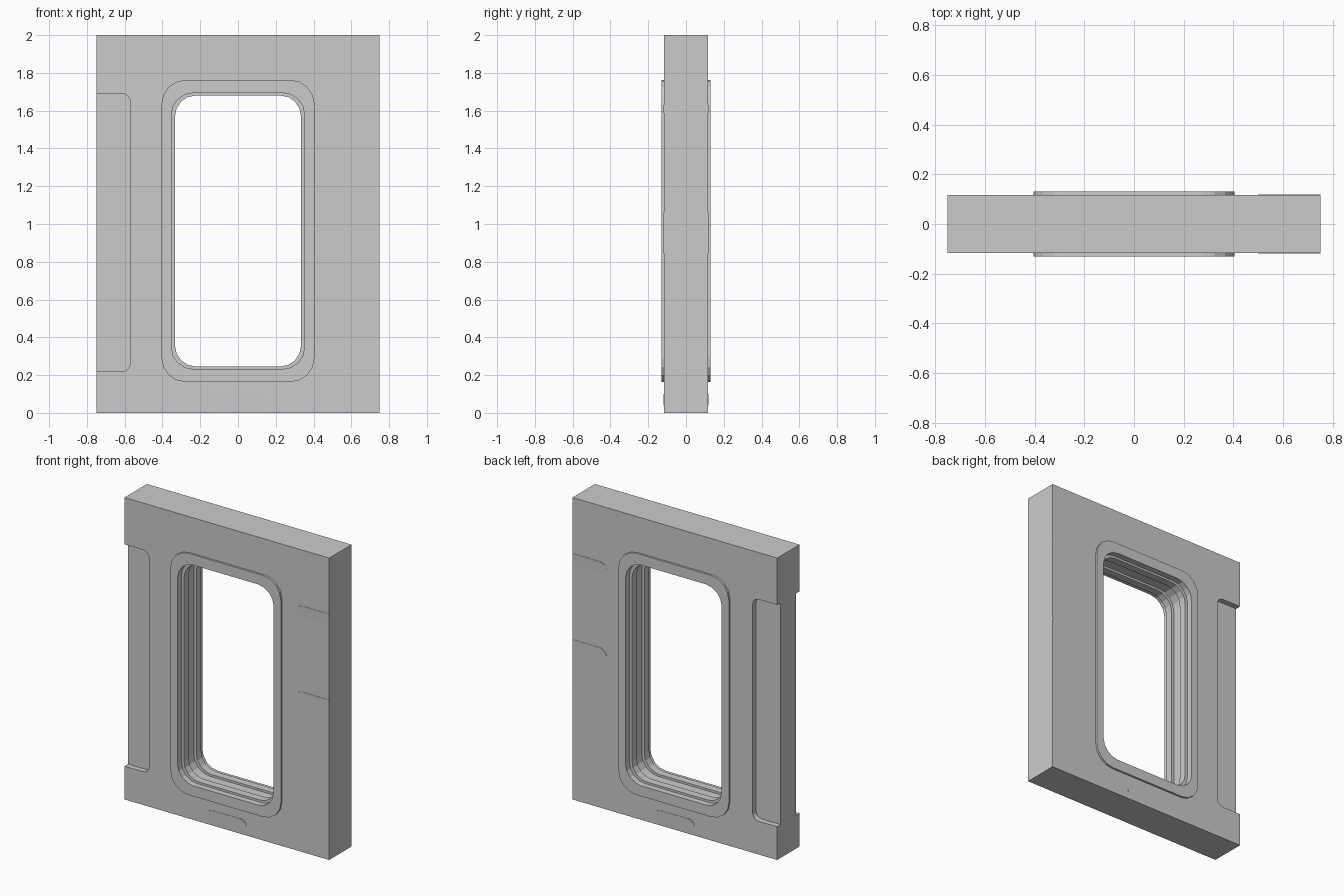
import bpy, bmesh
from math import sin, cos, pi

if "Cube" in bpy.data.objects:
    bpy.data.objects.remove(bpy.data.objects["Cube"])


def rounded(cx, cz, hw, hh, r, seg=4):
    """Rounded rectangle outline in the x-z plane."""
    pts = []
    for k, (sx, sz) in enumerate(((1, 1), (-1, 1), (-1, -1), (1, -1))):
        for i in range(seg + 1):
            a = pi / 2 * (k + i / seg)
            pts.append((cx + sx * (hw - r) + r * cos(a), cz + sz * (hh - r) + r * sin(a)))
    return pts


def loft(name, rings, closed=False):
    """Join rings of 3D points; cap the ends or close into a loop."""
    bm = bmesh.new()
    vs = [[bm.verts.new(p) for p in ring] for ring in rings]
    n = len(vs[0])
    for j in range(len(vs) if closed else len(vs) - 1):
        a, b = vs[j], vs[(j + 1) % len(vs)]
        for i in range(n):
            k = (i + 1) % n
            bm.faces.new((a[i], a[k], b[k], b[i]))
    if not closed:
        bm.faces.new(vs[0])
        bm.faces.new(vs[-1])
    bmesh.ops.recalc_face_normals(bm, faces=bm.faces[:])
    me = bpy.data.meshes.new(name)
    bm.to_mesh(me)
    bm.free()
    ob = bpy.data.objects.new(name, me)
    bpy.context.collection.objects.link(ob)
    return ob


def prism(name, outline, y0, y1):
    return loft(name, [[(x, y, z) for x, z in outline] for y in (y0, y1)])


def cut(target, cutter):
    mod = target.modifiers.new("cut", 'BOOLEAN')
    mod.object = cutter
    mod.operation = 'DIFFERENCE'
    mod.solver = 'EXACT'
    bpy.context.view_layer.objects.active = target
    bpy.ops.object.modifier_apply(modifier=mod.name)
    bpy.data.objects.remove(cutter)


HALF = 0.117      # half thickness of the panel
WIN_Z = 0.963     # window centre height

# Main wall panel with window hole and side recesses on both faces
panel = prism("wall_panel", [(-.75, 0), (.75, 0), (.75, 2), (-.75, 2)], -HALF, HALF)
cut(panel, prism("window_cutter", rounded(0, WIN_Z, .385, .78, .12), -.3, .3))
for s in (-1, 1):
    cut(panel, prism("recess_cutter", rounded(-.77, .955, .20, .735, .045), s * .08, s * .3))

# Window frame: stepped profile with a central glazing groove
A, B, C = (.405, .80, .13), (.352, .731, .115), (.333, .717, .108)
half = [(A, -.13), (B, -.13), (B, -.09), (C, -.09), (C, -.04), (B, -.04)]
profile = half + [(s, -y) for s, y in reversed(half)]
loft("window_frame",
     [[(x, y, z) for x, z in rounded(0, WIN_Z, *s)] for s, y in profile], closed=True)


# Thin plates nearly flush with both faces; sink tilts the lower edge inward
def plate(name, outline, sink=0.0):
    top = max(z for _, z in outline)
    low = min(z for _, z in outline)
    for side, s in (("front", -1), ("back", 1)):
        outer = [(x, s * (HALF + .002 - sink * (top - z) / (top - low)), z) for x, z in outline]
        inner = [(x, s * (HALF - .02), z) for x, z in outline]
        loft(f"{name}_{side}", [inner, outer])


def side_outline(z0, z1, r=.05, seg=4):
    """Plate outline: square at the panel edge, rounded towards the window."""
    pts = [(.75, z0), (.75, z1)]
    for cz, start in ((z1 - r, pi / 2), (z0 + r, pi)):
        for i in range(seg + 1):
            a = start + pi / 2 * i / seg
            pts.append((.5 + r + r * cos(a), cz + r * sin(a)))
    return pts


plate("upper_side_plate", side_outline(1.27, 1.63), sink=.010)
plate("middle_side_plate", side_outline(.70, 1.06), sink=.002)

# Bottom plate rounded at its upper corners only
r = .04
bottom = [(-.145, 0), (.145, 0)]
for cx, start in ((.145 - r, 0), (-.145 + r, pi / 2)):
    for i in range(5):
        a = start + pi / 8 * i
        bottom.append((cx + r * cos(a), .1 - r + r * sin(a)))
plate("bottom_plate", bottom, sink=.002)
